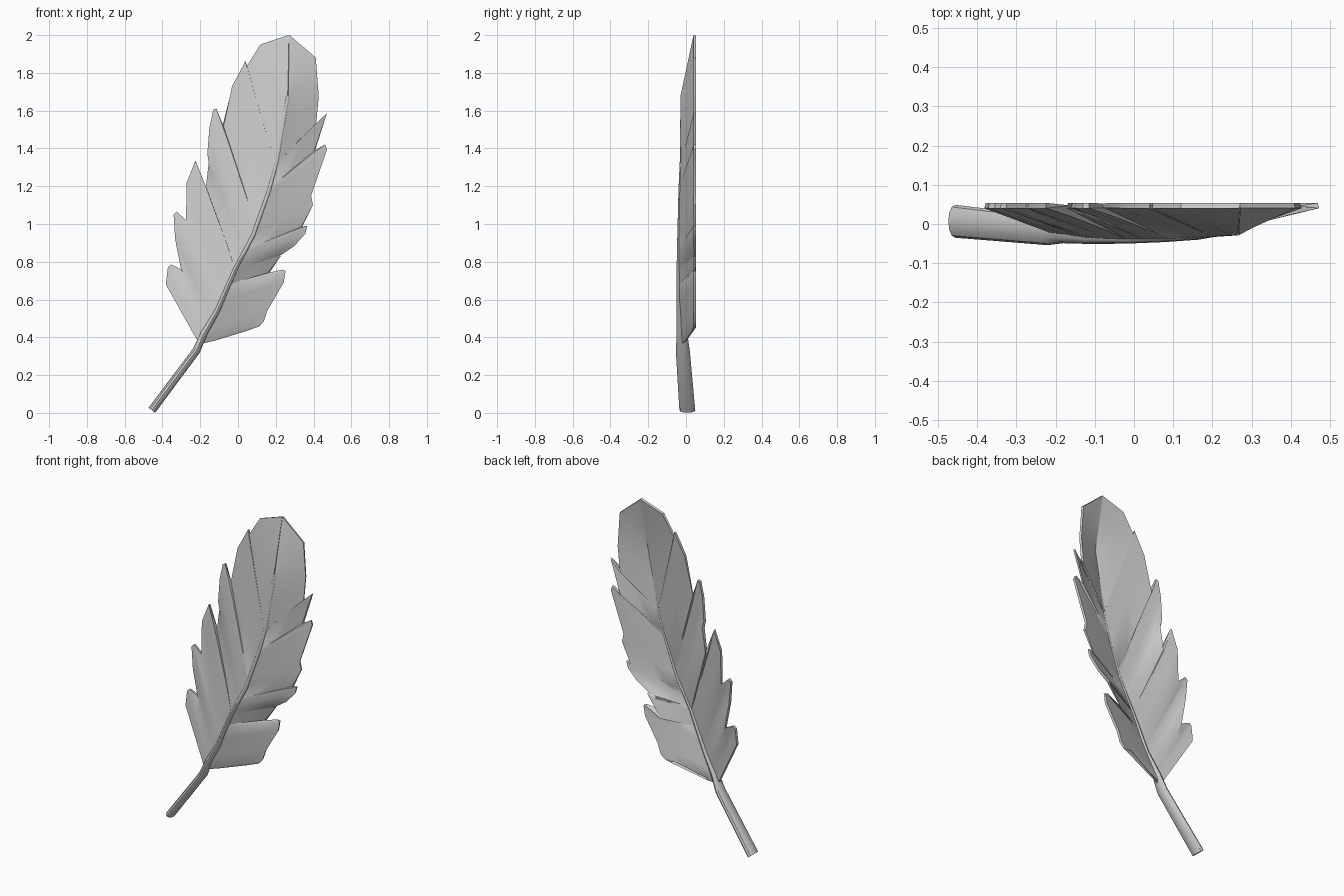
import bpy, bmesh, math
from mathutils import Vector

if "Cube" in bpy.data.objects:
    bpy.data.objects.remove(bpy.data.objects["Cube"])

# shaft stations: x, y, z, half width, half depth
SHAFT = [
    (-.456, .007, .014, .022, .042), (-.22, -.017, .33, .021, .037),
    (-.18, -.021, .42, .018, .028), (-.11, -.03, .54, .014, .021),
    (-.015, -.034, .76, .012, .016), (.08, -.033, .94, .011, .013),
    (.165, -.029, 1.18, .010, .011), (.205, -.024, 1.33, .010, .009),
    (.265, -.022, 1.68, .009, .007)]
EDGE_Y = .047


def shaft_at(z):
    """Centre of the shaft at a given height."""
    for a, b in zip(SHAFT, SHAFT[1:]):
        if z <= b[2]:
            break
    return Vector(a[:3]).lerp(Vector(b[:3]), min(1, (z - a[2]) / (b[2] - a[2])))


def finish(name, bm, thickness=0):
    bmesh.ops.remove_doubles(bm, verts=bm.verts, dist=.0005)
    bmesh.ops.recalc_face_normals(bm, faces=bm.faces)
    me = bpy.data.meshes.new(name)
    bm.to_mesh(me)
    bm.free()
    ob = bpy.data.objects.new(name, me)
    bpy.context.collection.objects.link(ob)
    bpy.ops.object.select_all(action='DESELECT')
    ob.select_set(True)
    bpy.context.view_layer.objects.active = ob
    if thickness:
        mod = ob.modifiers.new("thickness", 'SOLIDIFY')
        mod.thickness = thickness
        mod.offset = 0
        bpy.ops.object.modifier_apply(modifier=mod.name)
    bpy.ops.object.shade_smooth_by_angle(angle=math.radians(35))
    return ob


def loft(bm, rows, closed=False):
    rows = [[bm.verts.new(p) for p in r] for r in rows]
    for a, b in zip(rows, rows[1:]):
        n = len(a)
        for i in range(n if closed else n - 1):
            j = (i + 1) % n
            bm.faces.new((a[i], a[j], b[j], b[i]))
    return rows


def vane(name, z0, z1, outline, ts=None):
    """Sheet of barbs running from the shaft (z0 to z1) to a jagged outline."""
    tips = [Vector((x, EDGE_Y, z)) for x, z in outline]
    root = lambda t: shaft_at(z0 + (z1 - z0) * t)
    d0 = (tips[0] - root(0)).normalized()
    d1 = (tips[-1] - root(1)).normalized()
    if ts is None:
        # follow the barb direction from each outline point back to the shaft
        ts, low = [], 0
        for p in tips:
            def miss(t):
                v, d = p - root(t), d0.lerp(d1, t)
                return abs(v.x * d.z - v.z * d.x)
            low = max(low, min((i / 200 for i in range(201)), key=miss))
            ts.append(low)
        ts[0], ts[-1] = 0, 1
    rows = [[root(t).lerp(p, k / 4) for k in range(5)] for t, p in zip(ts, tips)]
    bm = bmesh.new()
    loft(bm, rows)
    finish(name, bm, .014)


# central shaft: oval tube, tapering to the tip
bm = bmesh.new()
rings = []
for i, (x, y, z, w, d) in enumerate(SHAFT):
    a, b = SHAFT[max(i - 1, 0)], SHAFT[min(i + 1, len(SHAFT) - 1)]
    t = Vector((b[0] - a[0], 0, b[2] - a[2])).normalized()
    side = Vector((t.z, 0, -t.x))
    rings.append([Vector((x, y + d * math.sin(q), z)) + side * w * math.cos(q)
                  for q in (2 * math.pi * k / 12 for k in range(12))])
rows = loft(bm, rings, True)
bm.faces.new(rows[0])
bm.faces.new(rows[-1])
finish("shaft", bm)

# lower pair of vanes
vane("lower_left_vane", .365, .76, [
    (-.38, .68), (-.37, .77), (-.355, .785), (-.30, .76), (-.33, .92), (-.34, 1.05),
    (-.325, 1.065), (-.275, 1.02), (-.27, 1.22), (-.225, 1.335), (-.17, 1.18)])
vane("lower_right_vane", .365, .77, [
    (.06, .455), (.11, .46), (.135, .485), (.155, .545), (.24, .69), (.25, .75),
    (.235, .755), (.135, .705), (.225, .83), (.17, .815)])

# middle pair of vanes
vane("middle_left_vane", .76, 1.31, [
    (-.17, 1.18), (-.15, 1.325), (-.16, 1.37), (-.15, 1.51), (-.13, 1.605),
    (-.115, 1.61), (-.08, 1.515), (-.03, 1.73), (.04, 1.86)])
vane("middle_right_vane", .76, 1.31, [
    (.195, .82), (.295, .885), (.355, .95), (.365, .99), (.335, .98), (.395, 1.10),
    (.385, 1.15), (.47, 1.395), (.46, 1.42), (.405, 1.385), (.47, 1.585), (.41, 1.52)])

# rounded top vane
vane("top_left_vane", 1.31, 1.68, [(.045, 1.83), (.12, 1.95), (.27, 2.0)], [0, .75, 1])
vane("top_right_vane", 1.31, 1.68,
     [(.41, 1.52), (.425, 1.675), (.41, 1.88), (.27, 2.0)], [0, .5, .9, 1])
